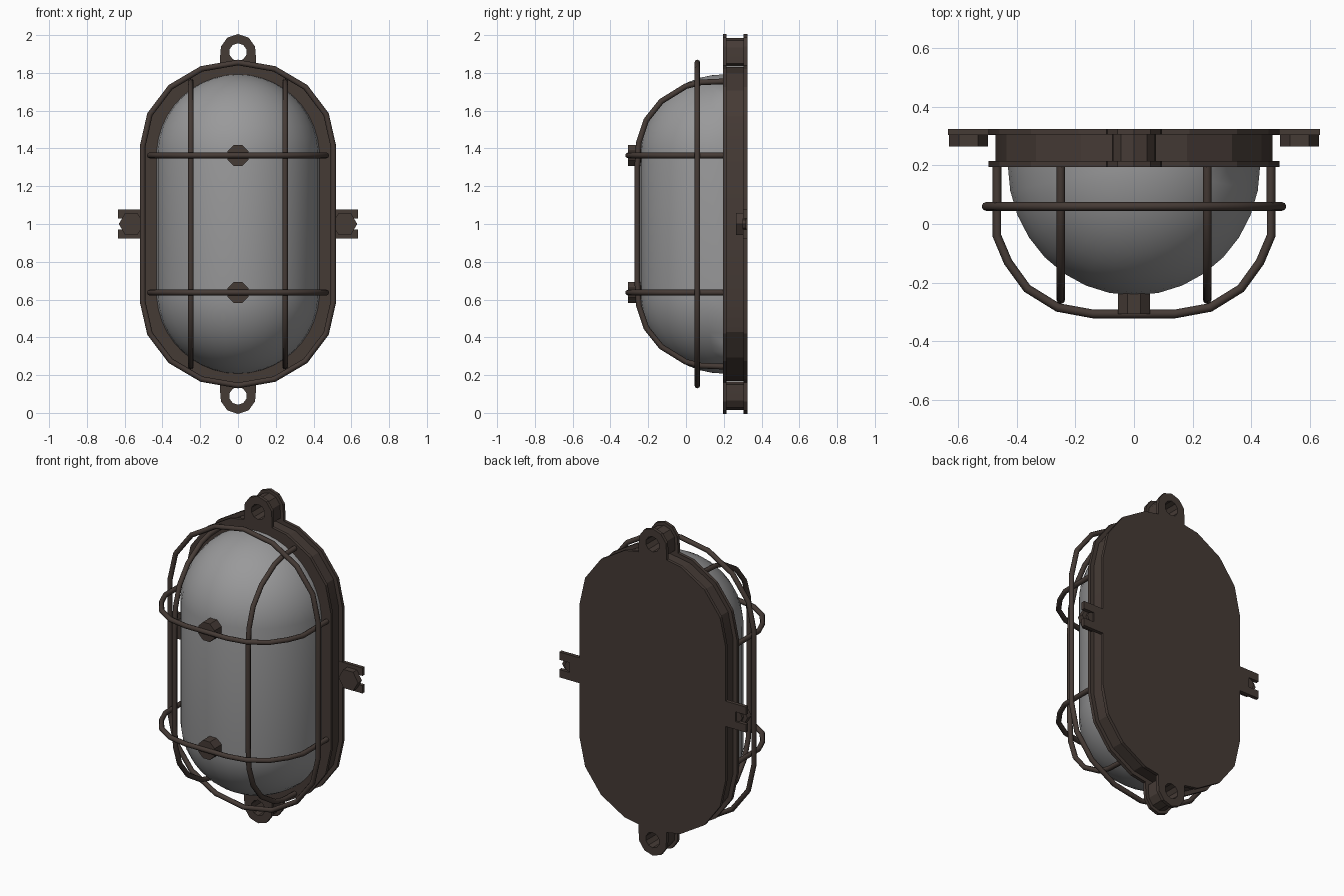
import bpy, bmesh, math
from mathutils import Vector

cube = bpy.data.objects.get("Cube")
if cube:
    bpy.data.objects.remove(cube, do_unlink=True)


def material(name, colour):
    m = bpy.data.materials.new(name)
    m.use_nodes = True
    m.diffuse_color = (*colour, 1)
    m.node_tree.nodes["Principled BSDF"].inputs["Base Color"].default_value = (*colour, 1)
    return m


BROWN = material("dark brown metal", (0.06, 0.043, 0.036))
GREY = material("grey glass", (0.32, 0.32, 0.325))


def finish(obj, mat, angle=40):
    obj.data.materials.append(mat)
    bpy.ops.object.select_all(action='DESELECT')
    obj.select_set(True)
    bpy.context.view_layer.objects.active = obj
    if obj.type == 'CURVE':
        bpy.ops.object.convert(target='MESH')
    bpy.ops.object.shade_smooth_by_angle(angle=math.radians(angle))
    return bpy.context.object


def mesh_object(name, bm, mat, angle=40):
    bmesh.ops.recalc_face_normals(bm, faces=bm.faces)
    me = bpy.data.meshes.new(name)
    bm.to_mesh(me)
    bm.free()
    obj = bpy.data.objects.new(name, me)
    bpy.context.collection.objects.link(obj)
    return finish(obj, mat, angle)


def prism(name, outline, y0, y1, hole=None):
    """Extrude an (x, z) outline along y, with an optional matching hole."""
    bm = bmesh.new()
    rings = [[bm.verts.new((x, y, z)) for x, z in pts]
             for pts in ([outline, hole] if hole else [outline]) for y in (y0, y1)]
    n = len(outline)
    pairs = [(0, 1), (2, 3), (0, 2), (1, 3)] if hole else [(0, 1)]
    for a, b in pairs:
        for i in range(n):
            j = (i + 1) % n
            bm.faces.new((rings[a][i], rings[a][j], rings[b][j], rings[b][i]))
    if not hole:
        bm.faces.new(rings[0])
        bm.faces.new(rings[1])
    return mesh_object(name, bm, BROWN, 20)


def wire(name, points, cyclic=False, radius=0.015):
    cu = bpy.data.curves.new(name, 'CURVE')
    cu.dimensions = '3D'
    cu.bevel_depth = radius
    cu.bevel_resolution = 2
    cu.use_fill_caps = True
    sp = cu.splines.new('POLY')
    sp.points.add(len(points) - 1)
    for p, co in zip(sp.points, points):
        p.co = (*co, 1)
    sp.use_cyclic_u = cyclic
    obj = bpy.data.objects.new(name, cu)
    bpy.context.collection.objects.link(obj)
    return finish(obj, BROWN, 60)


def ngon(cx, cz, r, n, start=0.0):
    return [(cx + r * math.cos(start + math.tau * i / n),
             cz + r * math.sin(start + math.tau * i / n)) for i in range(n)]


def stadium(rx, rz, steps=8):
    top = [(rx * math.cos(math.pi * i / steps), 1.41 + rz * math.sin(math.pi * i / steps))
           for i in range(steps + 1)]
    return top + [(-x, 2 - z) for x, z in top]


# Layered housing with hanging ears: front flange, body, back plate
layers = [("front_flange", 0.195, 0.215, 0, 0.095),
          ("housing_body", 0.215, 0.305, 0.025, 0.075),
          ("back_plate", 0.305, 0.325, 0, 0.095)]
for name, y0, y1, inset, ear_r in layers:
    prism(name, stadium(0.497 - inset, 0.445 - inset), y0, y1)
    for side, flip in (("top", False), ("bottom", True)):
        outer = ngon(0, 1.91, ear_r, 10, math.pi / 10)
        # Lower half drops straight into the housing
        outer = [(x if z > 1.91 else math.copysign(ear_r, x) if abs(x) > 0.01 else x, z)
                 for x, z in outer]
        hole = ngon(0, 1.91, 0.047, 10, math.pi / 10)
        if flip:
            outer, hole = ([(x, 2 - z) for x, z in p] for p in (outer, hole))
        prism(f"{side}_ear_{name}", outer, y0, y1, hole)

# Glass dome: half capsule
R = 0.432
bm = bmesh.new()
bmesh.ops.create_uvsphere(bm, u_segments=32, v_segments=21, radius=R)
for v in bm.verts:
    v.co.z += math.copysign(0.36, v.co.z)
bmesh.ops.bisect_plane(bm, geom=bm.verts[:] + bm.edges[:] + bm.faces[:],
                       plane_co=(0, 0, 0), plane_no=(0, 1, 0), clear_outer=True)
for v in bm.verts:
    v.co = Vector((v.co.x, 0.2 + v.co.y * 1.03, v.co.z + 1))
mesh_object("glass_dome", bm, GREY, 60)

# Guard cage: outer ring, two upright bars and two cross bars
wire("guard_ring", [(x, 0.06, z) for x, z in stadium(0.505, 0.445)], True)

upright = [(0.2, 0.755), (0.08, 0.75), (0, 0.73), (-0.13, 0.65), (-0.21, 0.55),
           (-0.25, 0.43), (-0.258, 0.3)]
upright += [(y, -z) for y, z in reversed(upright)]
cross = [(0.468, 0.2), (0.468, -0.04), (0.43, -0.13), (0.365, -0.22), (0.26, -0.285),
         (0.14, -0.307)]
cross += [(-x, y) for x, y in reversed(cross)]
for side, s in (("left", 1), ("right", -1)):
    wire(f"{side}_upright_bar", [(0.25 * s, y, 1 + z) for y, z in upright])
for side, z in (("upper", 1.363), ("lower", 0.637)):
    wire(f"{side}_cross_bar", [(x, y, z) for x, y in cross])
    prism(f"{side}_guard_boss", ngon(0, z, 0.06, 8, math.pi / 8), -0.307, -0.23)

# Slotted side lugs with hex bolts
for side, s in (("left", 1), ("right", -1)):
    half = [(0.635, 0.03), (0.635, 0.078), (0.45, 0.078)]
    lug = [(0.565, 0.03)] + half
    lug += [(x, -z) for x, z in reversed(lug)]
    prism(f"{side}_lug", [(s * x, 1 + z) for x, z in lug], 0.303, 0.325)
    prism(f"{side}_bolt_head", ngon(0.565 * s, 1, 0.066, 6), 0.265, 0.303)
    prism(f"{side}_bolt_shank", ngon(0.575 * s, 1, 0.03, 8), 0.3, 0.318)
